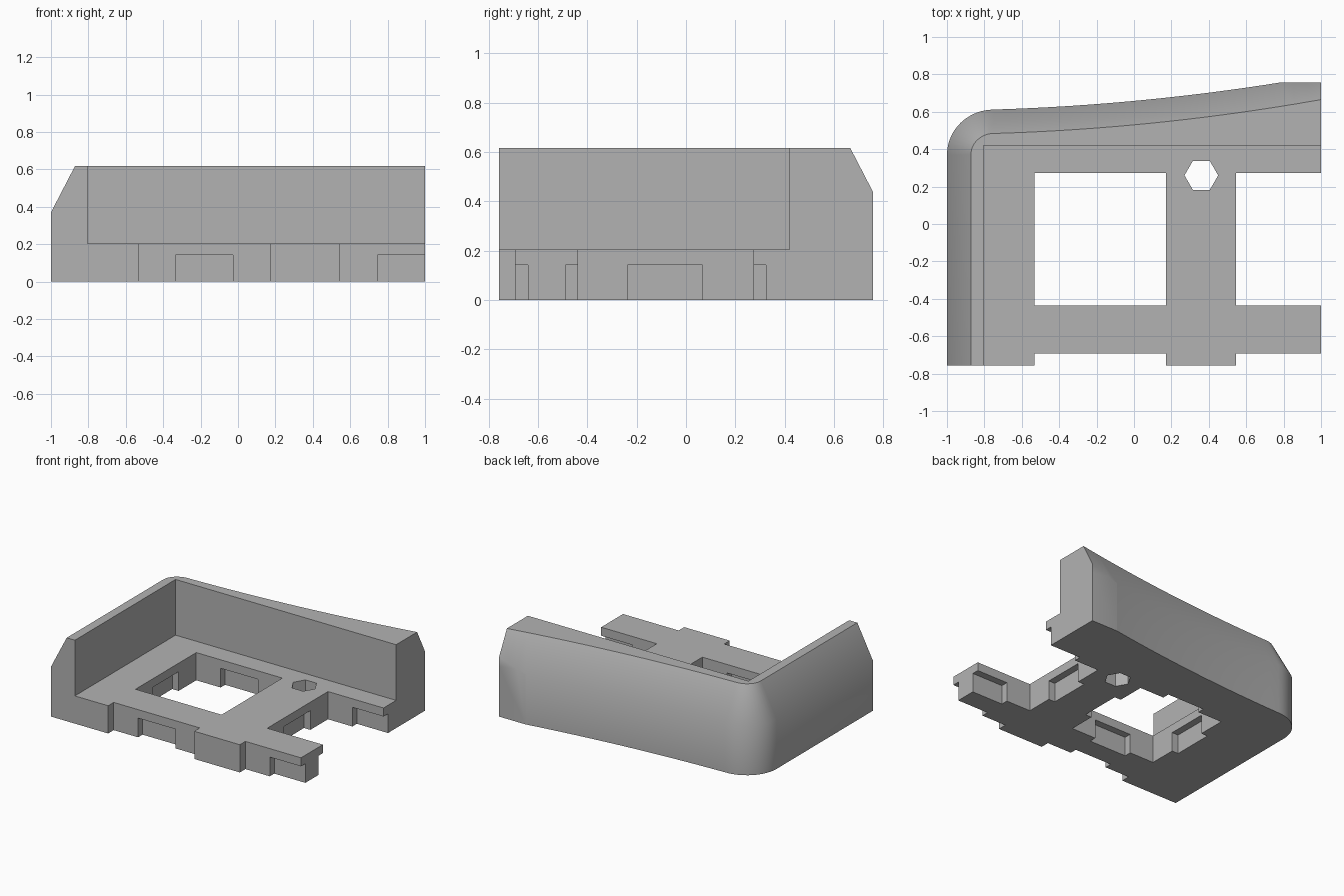
import bpy, bmesh, math
from mathutils import Vector

if "Cube" in bpy.data.objects:
    bpy.data.objects.remove(bpy.data.objects["Cube"], do_unlink=True)

FRONT, FLOOR, TOP = -0.757, 0.205, 0.617
BACK_WALL, SIDE_WALL = 0.42, -0.805

grey = bpy.data.materials.new("plain grey")
grey.use_nodes = True
grey.diffuse_color = (0.45, 0.45, 0.45, 1)
grey.node_tree.nodes["Principled BSDF"].inputs["Base Color"].default_value = (0.45, 0.45, 0.45, 1)


def outline(inset):
    """Plan of the shell: straight side, rounded corner, sweeping back."""
    pts = [(1, FRONT), (-1 + inset, FRONT)]
    for i in range(13):
        a = math.pi - i * math.pi / 24
        pts.append((-0.75 + (0.25 - inset) * math.cos(a),
                    0.37 + (0.242 - inset) * math.sin(a)))
    for i in range(1, 25):
        t = 1.75 * i / 24
        pts.append((-0.75 + t, 0.612 - inset + 0.03 * t + 0.042 * t * t))
    return pts


def loft(name, levels):
    """Closed solid through stacked outlines given as (points, z)."""
    bm = bmesh.new()
    rings = [[bm.verts.new((x, y, z)) for x, y in pts] for pts, z in levels]
    bm.faces.new(rings[0])
    bm.faces.new(rings[-1])
    n = len(rings[0])
    for low, high in zip(rings, rings[1:]):
        for i in range(n):
            j = (i + 1) % n
            bm.faces.new((low[i], low[j], high[j], high[i]))
    bmesh.ops.recalc_face_normals(bm, faces=bm.faces)
    mesh = bpy.data.meshes.new(name)
    bm.to_mesh(mesh)
    bm.free()
    obj = bpy.data.objects.new(name, mesh)
    bpy.context.collection.objects.link(obj)
    mesh.materials.append(grey)
    return obj


def box(x0, x1, y0, y1, z0, z1):
    pts = [(x0, y0), (x1, y0), (x1, y1), (x0, y1)]
    return loft("cutter", [(pts, z0), (pts, z1)])


# Outer shell with sloped upper edge
body = loft("corner_tray", [(outline(0), 0), (outline(0), 0.37), (outline(0.128), TOP)])

# Cut away the inside of the tray, and flatten the far end of the back
cutters = [box(SIDE_WALL, 2, -2, BACK_WALL, FLOOR, 2),
           box(-2, 2, 0.757, 2, -1, 2)]

# Repeating bays: window, recessed front edge and snap notches underneath
W0, W1, WF, WB = -0.533, 0.172, -0.437, 0.273
DEPTH, NOTCH_TOP = 0.052, 0.142
for shift in (0, 1.078):
    x0, x1 = W0 + shift, W1 + shift
    n0, n1 = x0 + 0.2, x1 - 0.2
    if shift:
        x1 = n1 = 2
    cutters += [
        box(x0, x1, WF, WB, -1, 1 if shift else 0.4),
        box(x0, x1, -2, -0.692, -1, 0.4),
        box(n0, n1, -0.75, -0.692 + DEPTH, -1, NOTCH_TOP),
        box(n0, n1, WF - DEPTH, WB + DEPTH, -1, NOTCH_TOP),
        box(x0 - DEPTH, x1 if shift else x1 + DEPTH, -0.238, 0.067, -1, NOTCH_TOP),
    ]
# keep window cuts below the upper walls
# Hexagonal hole
hexagon = [(0.36 + 0.09 * math.cos(k * math.pi / 3), 0.26 + 0.09 * math.sin(k * math.pi / 3))
           for k in range(6)]
cutters.append(loft("cutter", [(hexagon, -1), (hexagon, 0.4)]))

bpy.context.view_layer.objects.active = body
for cutter in cutters:
    mod = body.modifiers.new("cut", "BOOLEAN")
    mod.operation, mod.solver, mod.object = "DIFFERENCE", "EXACT", cutter
    bpy.ops.object.modifier_apply(modifier=mod.name)
    bpy.data.objects.remove(cutter, do_unlink=True)

# Smooth the sweeping outside, keep the cut edges crisp
bpy.ops.object.select_all(action="DESELECT")
body.select_set(True)
bpy.ops.object.shade_smooth_by_angle(angle=math.radians(30))
